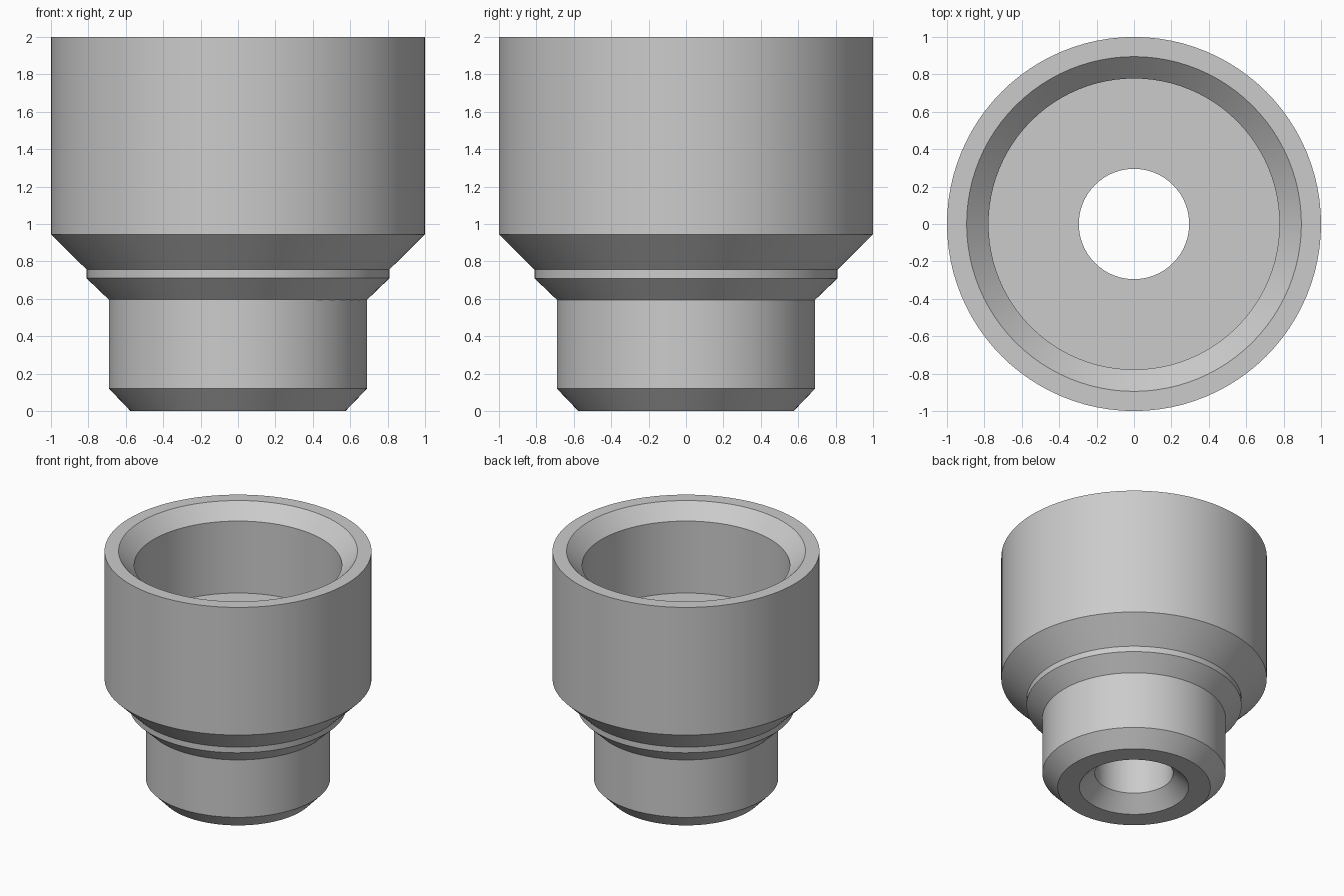
import bpy, bmesh, math

cube = bpy.data.objects.get("Cube")
if cube:
    bpy.data.objects.remove(cube, do_unlink=True)

SEGMENTS = 96

# Half cross-section as (radius, height), counter-clockwise from the bottom face
OUTER = [(0.575, 0), (0.69, 0.12), (0.69, 0.595), (0.81, 0.71),
         (0.81, 0.757), (1, 0.945), (1, 2)]
SOCKET = [(0.895, 2), (0.778, 1.885), (0.778, 1.29)]
BORE = [(0.295, 1.29), (0.295, 0.117), (0.412, 0)]


def flat_material(name, colour):
    mat = bpy.data.materials.new(name)
    mat.use_nodes = True
    mat.diffuse_color = colour
    mat.node_tree.nodes["Principled BSDF"].inputs["Base Color"].default_value = colour
    return mat


def lathe(name, profile, mat):
    """Spin a closed profile around the z axis into a solid ring."""
    bm = bmesh.new()
    verts = [bm.verts.new((r, 0, z)) for r, z in profile]
    edges = [bm.edges.new((a, b)) for a, b in zip(verts, verts[1:] + verts[:1])]
    bmesh.ops.spin(bm, geom=verts + edges, cent=(0, 0, 0), axis=(0, 0, 1),
                   angle=math.tau, steps=SEGMENTS, use_merge=True)
    bmesh.ops.remove_doubles(bm, verts=bm.verts[:], dist=0.0001)
    bmesh.ops.recalc_face_normals(bm, faces=bm.faces[:])
    mesh = bpy.data.meshes.new(name)
    bm.to_mesh(mesh)
    bm.free()
    mesh.materials.append(mat)
    obj = bpy.data.objects.new(name, mesh)
    bpy.context.collection.objects.link(obj)
    return obj


# Stepped sleeve with a chamfered socket and a through bore
body = lathe("stepped_sleeve", OUTER + SOCKET + BORE,
             flat_material("plain grey", (0.6, 0.6, 0.6, 1)))

# Round walls smooth, chamfer edges crisp
bpy.ops.object.select_all(action='DESELECT')
body.select_set(True)
bpy.context.view_layer.objects.active = body
bpy.ops.object.shade_smooth_by_angle(angle=math.radians(30))
